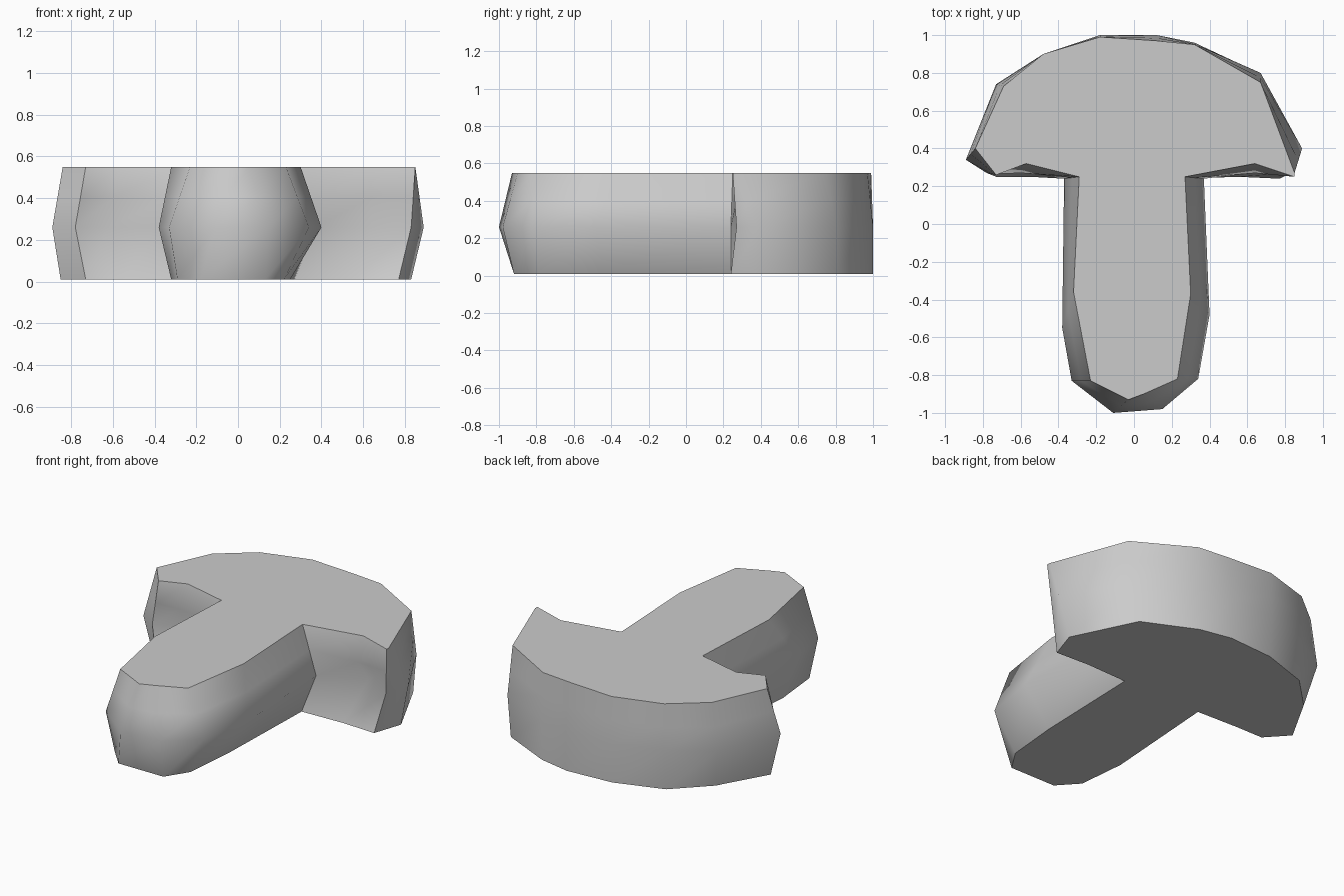
import bpy
import bmesh
import math
from mathutils import Vector

BOTTOM, MIDDLE, TOP = 0.01, 0.26, 0.55

cube = bpy.data.objects.get("Cube")
if cube:
    bpy.data.objects.remove(cube)

# Outline of the slice, counter-clockwise: bottom, widest and top positions
right_gills = [
    ((.27, .24), (.37, .24), (.27, .25)),
    ((.55, .25), (.64, .37), (.64, .32)),
    ((.77, .24), (.83, .27), (.85, .25)),
]
cap_rim = [
    ((.83, .42), (.89, .40), (.85, .27)),
    ((.64, .81), (.67, .80), (.67, .75)),
    ((.32, .96), (.33, .95), (.32, .95)),
    ((.12, 1.0), (.12, 1.0), (.12, .97)),
    ((-.18, .98), (-.18, 1.0), (-.18, .99)),
    ((-.48, .88), (-.48, .90), (-.48, .90)),
    ((-.68, .68), (-.73, .74), (-.69, .73)),
    ((-.85, .38), (-.89, .34), (-.84, .40)),
]
left_gills = [
    ((-.73, .25), (-.78, .27), (-.73, .26)),
    ((-.55, .25), (-.62, .37), (-.57, .32)),
    ((-.27, .24), (-.37, .24), (-.29, .25)),
]
stem = [
    ((-.32, -.50), (-.38, -.55), (-.32, -.36)),
    ((-.29, -.80), (-.33, -.83), (-.23, -.83)),
    ((-.18, -.92), (-.11, -1.0), (-.03, -.93)),
    ((.13, -.92), (.15, -.98), (.05, -.90)),
    ((.22, -.78), (.34, -.82), (.23, -.82)),
    ((.25, -.45), (.40, -.48), (.30, -.37)),
]
outline = right_gills + cap_rim + left_gills + stem
gill_hollows = (right_gills[1], left_gills[1])


def section(point):
    """Vertical profile through one outline point, from bottom to top."""
    low, mid, high = (Vector((*p, z)) for p, z in zip(point, (BOTTOM, MIDDLE, TOP)))
    lip = mid.lerp(high, 0.5)
    if point in gill_hollows:
        lip.y = 0.27  # lip of flesh hanging over the hollow
    return low, mid, lip, high


def loft(name, points, material):
    """Skin the profiles into one closed body with flat cut faces."""
    bm = bmesh.new()
    columns = [[bm.verts.new(v) for v in section(p)] for p in points]
    for a, b in zip(columns, columns[1:] + columns[:1]):
        for k in range(len(a) - 1):
            bm.faces.new((a[k], b[k], b[k + 1], a[k + 1]))
    bm.faces.new([c[-1] for c in columns])
    bm.faces.new([c[0] for c in reversed(columns)])
    bmesh.ops.recalc_face_normals(bm, faces=bm.faces)
    mesh = bpy.data.meshes.new(name)
    bm.to_mesh(mesh)
    bm.free()
    mesh.materials.append(material)
    obj = bpy.data.objects.new(name, mesh)
    bpy.context.collection.objects.link(obj)
    return obj


# Plain grey flesh
flesh = bpy.data.materials.new("pale_grey")
flesh.use_nodes = True
grey = (0.6, 0.6, 0.6, 1)
flesh.diffuse_color = grey
flesh.node_tree.nodes["Principled BSDF"].inputs["Base Color"].default_value = grey

# Mushroom slice: rounded sides, crisp edges around the cut faces
mushroom = loft("mushroom_slice", outline, flesh)
bpy.ops.object.select_all(action="DESELECT")
mushroom.select_set(True)
bpy.context.view_layer.objects.active = mushroom
bpy.ops.object.shade_smooth_by_angle(angle=math.radians(58))
